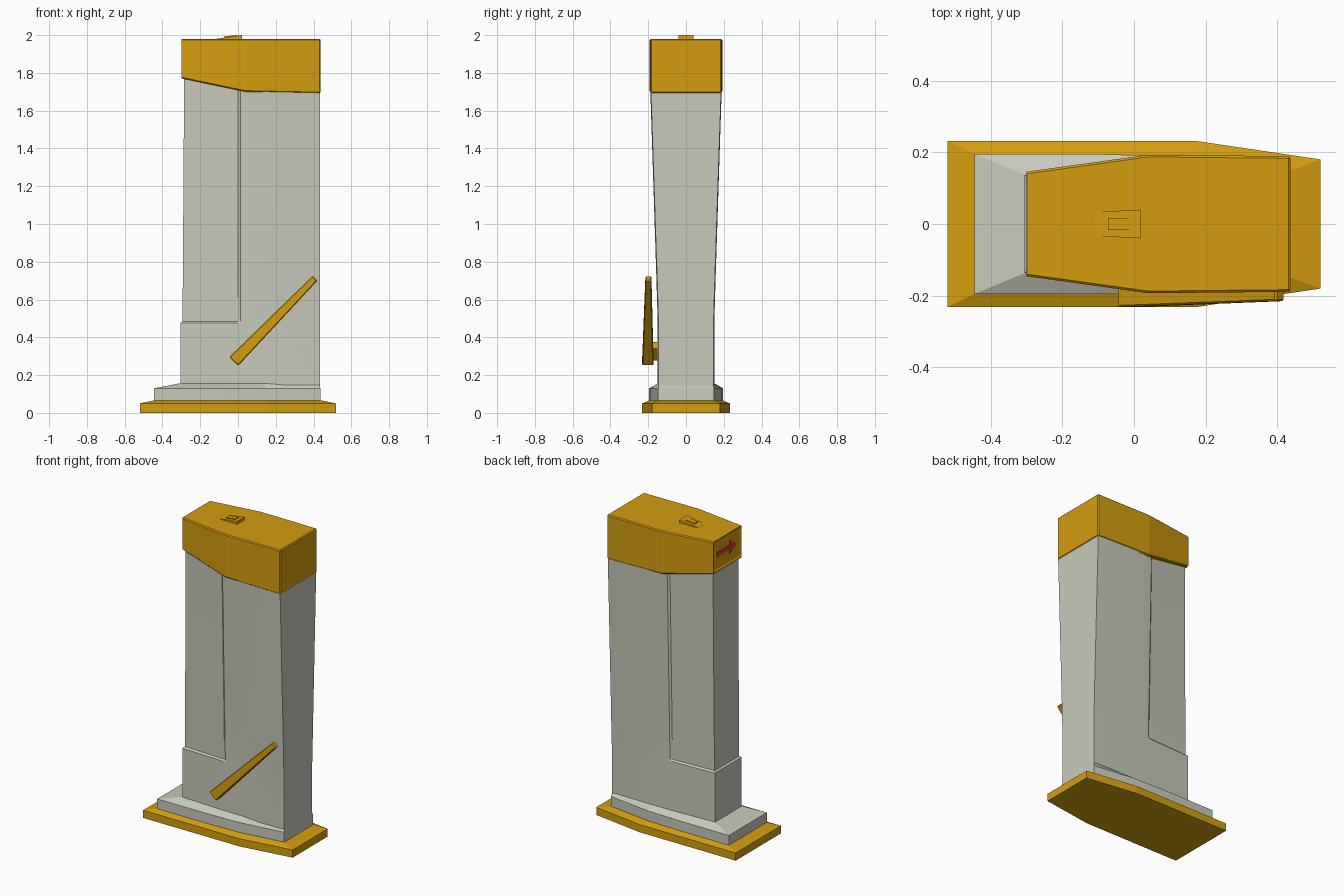
import bpy, bmesh, math
from mathutils import Vector

if "Cube" in bpy.data.objects:
    bpy.data.objects.remove(bpy.data.objects["Cube"])


def material(name, rgb):
    m = bpy.data.materials.new(name)
    m.diffuse_color = (*rgb, 1)
    m.use_nodes = True
    m.node_tree.nodes["Principled BSDF"].inputs["Base Color"].default_value = m.diffuse_color
    return m


YELLOW = material("amber yellow", (0.66, 0.34, 0.005))
GREY = material("warm grey", (0.58, 0.59, 0.50))
RED = material("signal red", (0.55, 0.06, 0.02))


def finish(bm, name, mat, bevel=0, smooth=0):
    bmesh.ops.recalc_face_normals(bm, faces=bm.faces)
    me = bpy.data.meshes.new(name)
    bm.to_mesh(me)
    bm.free()
    ob = bpy.data.objects.new(name, me)
    bpy.context.collection.objects.link(ob)
    me.materials.append(mat)
    if smooth:
        bpy.ops.object.select_all(action='DESELECT')
        ob.select_set(True)
        bpy.context.view_layer.objects.active = ob
        bpy.ops.object.shade_smooth_by_angle(angle=math.radians(smooth))
    if bevel:
        b = ob.modifiers.new("edge", 'BEVEL')
        b.width, b.segments, b.limit_method = bevel, 1, 'ANGLE'
        b.angle_limit = math.radians(40)
    return ob


def loft(levels):
    """Stack half outlines (+y side, left to right), mirrored in y, into a closed solid."""
    bm = bmesh.new()
    rings = []
    for half in levels:
        pts = list(half) + [(x, -y, z) for x, y, z in reversed(half)]
        rings.append([bm.verts.new(p) for p in pts])
    n = len(rings[0])
    for a, b in zip(rings, rings[1:]):
        for i in range(n):
            j = (i + 1) % n
            bm.faces.new((a[i], a[j], b[j], b[i]))
    for r in (rings[0], rings[-1]):
        for i in range(n // 2 - 1):
            bm.faces.new((r[i], r[i + 1], r[n - 2 - i], r[n - 1 - i]))
    return bm


def level(outline, z):
    return [(x, y, z) for x, y in outline]


# Base plate with sloping top
foot = [(-0.52, 0.232), (0.17, 0.232), (0.52, 0.18)]
foot_top = [(-0.445, 0.195), (0.14, 0.195), (0.44, 0.15)]
finish(loft([level(foot, 0), level(foot, 0.05), level(foot_top, 0.066)]), "base_plate", YELLOW)

# Plinth sloping up to the column
plinth = [(-0.445, 0.195), (-0.1, 0.195), (0.14, 0.188), (0.436, 0.148)]
plinth_top = [(-0.30, 0.135), (-0.1, 0.142), (0.14, 0.148), (0.43, 0.143)]
finish(loft([level(plinth, 0.06), level(plinth, 0.13), level(plinth_top, 0.158)]),
       "plinth", GREY, smooth=20)

# Column: lower block, ledge, then flaring body with recessed side panels
block = [(-0.305, 0.137), (0.0, 0.148), (0.012, 0.148), (0.14, 0.15), (0.433, 0.145)]
waist = [(-0.294, 0.126), (0.0, 0.139), (0.012, 0.147), (0.14, 0.15), (0.433, 0.146)]
mid = [(-0.292, 0.127), (0.0, 0.143), (0.012, 0.153), (0.14, 0.157), (0.433, 0.153)]
head = [(-0.285, 0.13), (0.0, 0.165), (0.012, 0.177), (0.14, 0.189), (0.433, 0.186)]
head_z = [1.79, 1.73, 1.73, 1.71, 1.71]
finish(loft([level(block, 0.06), level(block, 0.475), level(waist, 0.485), level(mid, 0.72),
             [(x, y, z) for (x, y), z in zip(head, head_z)]]),
       "column", GREY, smooth=20)

# Cap with stepped underside and recessed end panel
cap = [(-0.305, 0.145), (0.04, 0.193), (0.437, 0.189)]
under = [(x, y, z) for (x, y), z in zip(cap, (1.772, 1.70, 1.692))]
bm = loft([under, level(cap, 1.98)])
bm.normal_update()
end = min(bm.faces, key=lambda f: f.calc_center_median().x)
bmesh.ops.recalc_face_normals(bm, faces=bm.faces)
bmesh.ops.inset_individual(bm, faces=[end], thickness=0.014, depth=-0.012)
finish(bm, "cap", YELLOW, bevel=0.006)

# Red arrow sign on the end panel
bm = bmesh.new()
arrow = [(-0.10, 1.88), (-0.03, 1.925), (-0.03, 1.895), (0.10, 1.895),
         (0.10, 1.865), (-0.03, 1.865), (-0.03, 1.835)]
face = bm.faces.new([bm.verts.new((-0.2925, y, z)) for y, z in arrow])
ext = bmesh.ops.extrude_face_region(bm, geom=[face])
bmesh.ops.translate(bm, verts=[v for v in ext["geom"] if isinstance(v, bmesh.types.BMVert)],
                    vec=(-0.004, 0, 0))
finish(bm, "arrow_sign", RED)

# Card reader wedge on top, with a small raised pad
wedge = [(-0.11, 0.034), (0.005, 0.039), (0.02, 0.04)]
finish(loft([level(wedge, 1.975), [(x, y, z) for (x, y), z in zip(wedge, (1.981, 1.998, 2.0))]]),
       "reader_wedge", YELLOW)
pad = [(-0.073, 0.017), (-0.008, 0.017)]
finish(loft([level(pad, 1.98), [(-0.073, 0.017, 1.993), (-0.008, 0.017, 2.0)]]),
       "reader_pad", YELLOW)


def bar(name, start, stop, bevel):
    """Tapered bar in the x-z plane; each end is (x, z, width, y_near, y_far)."""
    d = Vector((stop[0] - start[0], 0, stop[1] - start[1])).normalized()
    side = Vector((-d.z, 0, d.x))
    bm = bmesh.new()
    ends = []
    for x, z, w, y0, y1 in (start, stop):
        ends.append([bm.verts.new(Vector((x, y, z)) + side * s * w / 2)
                     for s, y in ((-1, y0), (1, y0), (1, y1), (-1, y1))])
    a, b = ends
    bm.faces.new(a)
    bm.faces.new(b)
    for i in range(4):
        j = (i + 1) % 4
        bm.faces.new((a[i], a[j], b[j], b[i]))
    finish(bm, name, YELLOW, bevel)


# Barrier arm and its mount on the front side
bar("barrier_arm", (-0.023, 0.272, 0.066, -0.232, -0.172),
    (0.408, 0.713, 0.036, -0.215, -0.183), 0.005)
bar("arm_mount", (0.0, 0.295, 0.05, -0.18, -0.135), (0.06, 0.357, 0.05, -0.18, -0.135), 0)
